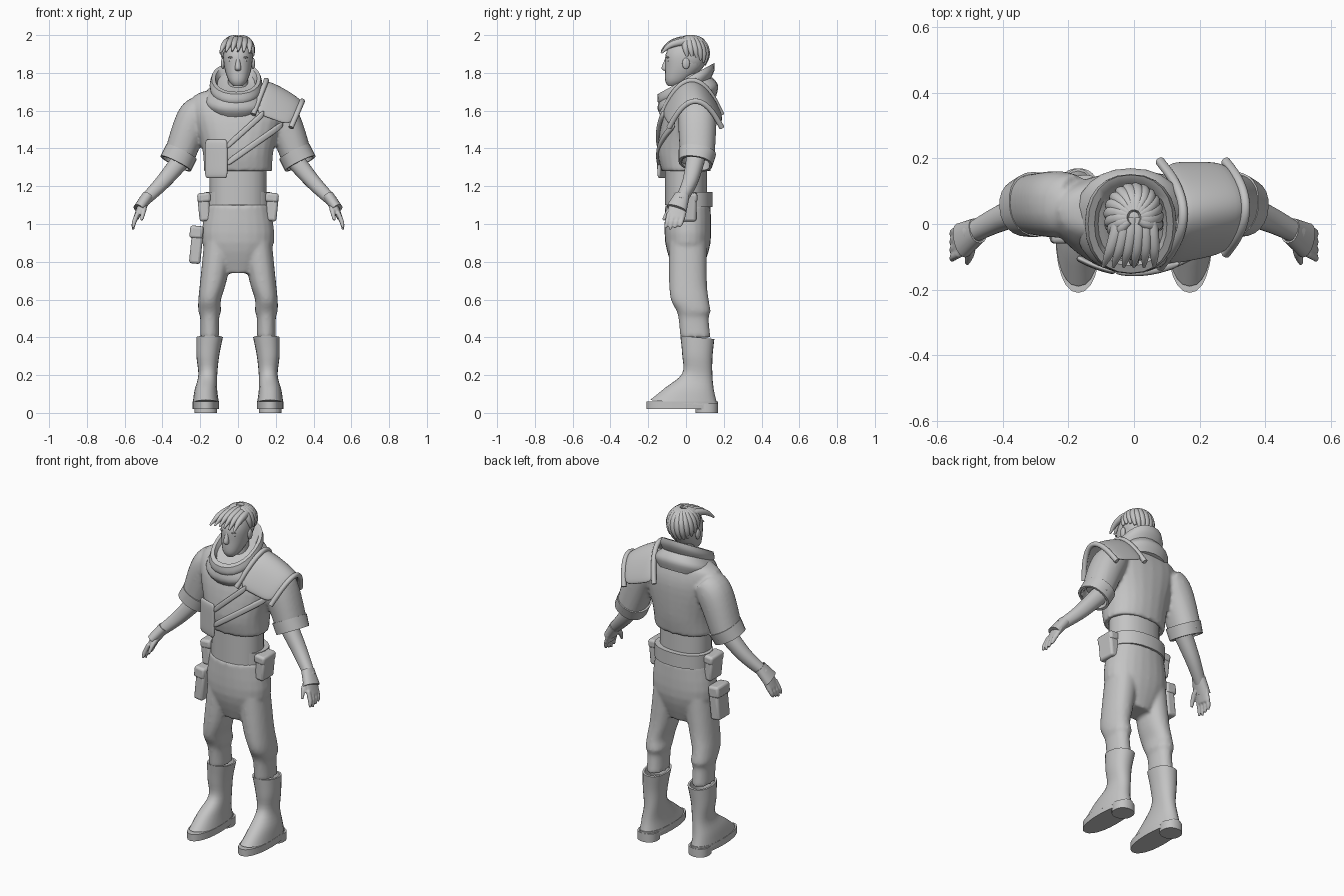
import bpy
import bmesh
from math import sin, cos, pi, radians, copysign
from mathutils import Vector, Matrix

cube = bpy.data.objects.get("Cube")
if cube:
    bpy.data.objects.remove(cube, do_unlink=True)

X, Y, Z = Vector((1, 0, 0)), Vector((0, 1, 0)), Vector((0, 0, 1))
SIDES = 24
STEPS = 4

clay = bpy.data.materials.new("clay_grey")
clay.use_nodes = True
clay.diffuse_color = (.55, .55, .55, 1)
clay.node_tree.nodes["Principled BSDF"].inputs["Base Color"].default_value = clay.diffuse_color


def rounded(value):
    """Slightly squared sine or cosine."""
    return copysign(abs(value) ** .9, value)


def ring(centre, across, along, width, depth, tilt):
    points = []
    for i in range(SIDES):
        angle = 2 * pi * i / SIDES
        offset = across * width * rounded(cos(angle)) + along * depth * rounded(sin(angle))
        points.append(centre + offset + Z * tilt * offset.y)
    return points


def eased(keys):
    """Smooth in-between rings for a few keys of x, y, z, half width and half depth."""
    keys = [Vector((*key, key[-1])[:5]) for key in keys]
    last = len(keys) - 1
    result = []
    for i in range(last):
        start, end = keys[i], keys[i + 1]
        leave = (end - keys[max(i - 1, 0)]) / 2
        arrive = (keys[min(i + 2, last)] - start) / 2
        for step in range(STEPS):
            t = step / STEPS
            straight = start.lerp(end, t)
            bend = (leave - end + start) * (1 - t) - (arrive - end + start) * t
            result.append(straight + bend * t * (1 - t))
    return result + [keys[last]]


def stack(*keys, tilt=0):
    """Level rings, optionally rising to the back."""
    return [ring(Vector(k[:3]), X, Y, k[3], k[4], tilt) for k in eased(keys)]


def tube(*keys):
    """Rings square to the path through their centres."""
    rings = eased(keys)
    path = [Vector(k[:3]) for k in rings]
    whole = path[-1] - path[0]
    guide = X if abs(whole.y) > max(abs(whole.x), abs(whole.z)) else Y
    loops = []
    for i, k in enumerate(rings):
        way = (path[min(i + 1, len(path) - 1)] - path[max(i - 1, 0)]).normalized()
        along = (guide - way * guide.dot(way)).normalized()
        loops.append(ring(path[i], along.cross(way), along, k[3], k[4], 0))
    return loops


def middle(loop):
    return sum(loop, Vector()) / len(loop)


def hollow(loops):
    """Turn the last ring inwards to leave an open end."""
    rim, inside = middle(loops[-1]), middle(loops[-STEPS])
    lip = [rim + (p - rim) * .85 for p in loops[-1]]
    return loops + [lip, [inside + (p - rim) * .9 for p in lip]]


def both(*lofts):
    """The lofts and their mirror images."""
    flipped = [[[Vector((-p.x, p.y, p.z)) for p in loop] for loop in loft] for loft in lofts]
    return list(lofts) + flipped


def finish(name, bm, **modifiers):
    bmesh.ops.recalc_face_normals(bm, faces=bm.faces)
    mesh = bpy.data.meshes.new(name)
    bm.to_mesh(mesh)
    bm.free()
    mesh.materials.append(clay)
    obj = bpy.data.objects.new(name, mesh)
    bpy.context.collection.objects.link(obj)
    bpy.ops.object.select_all(action="DESELECT")
    obj.select_set(True)
    bpy.context.view_layer.objects.active = obj
    bpy.ops.object.shade_smooth_by_angle(angle=radians(50))
    for kind, settings in modifiers.items():
        modifier = obj.modifiers.new(kind.title(), kind)
        for key, value in settings.items():
            setattr(modifier, key, value)


def part(name, *lofts, voxel=0):
    """Skin each loft; a voxel size fuses the lofts into one soft surface."""
    bm = bmesh.new()
    for loops in lofts:
        rows = [[bm.verts.new(p) for p in loop] for loop in loops]
        for low, high in zip(rows, rows[1:]):
            for i in range(SIDES):
                bm.faces.new((low[i - 1], low[i], high[i], high[i - 1]))
        bm.faces.new(rows[0])
        bm.faces.new(rows[-1])
    fuse = dict(REMESH=dict(mode="VOXEL", voxel_size=voxel, use_smooth_shade=True), SMOOTH=dict(iterations=4))
    finish(name, bm, **(fuse if voxel else {}))


def patch(name, rows):
    """A thick sheet of cloth through rows of points."""
    bm = bmesh.new()
    grid = [[bm.verts.new(p) for p in row] for row in rows]
    for low, high in zip(grid, grid[1:]):
        for i in range(1, len(low)):
            bm.faces.new((low[i - 1], low[i], high[i], high[i - 1]))
    finish(name, bm, SOLIDIFY=dict(thickness=.02, offset=0), SUBSURF=dict(levels=2, render_levels=2))


def ball(name, centre, size, mirror=False):
    bm = bmesh.new()
    place = Matrix.Translation(centre) @ Matrix.Diagonal((*size, 1))
    bmesh.ops.create_uvsphere(bm, u_segments=SIDES, v_segments=SIDES // 2, radius=1, matrix=place)
    finish(name, bm, **(dict(MIRROR={}) if mirror else {}))


def box(name, centre, size, lean):
    bm = bmesh.new()
    place = Matrix.Translation(centre) @ Matrix.Rotation(lean, 4, "Y") @ Matrix.Diagonal((*size, 1))
    bmesh.ops.create_cube(bm, size=1, matrix=place)
    finish(name, bm, BEVEL=dict(width=.014, segments=3))


# Boots: soles, heels, and feet running up into open shafts
sole = stack(*[(.17, -.02, z, .07, .19) for z in (.02, .06)])
heel = stack(*[(.17, .11, z, .06, .06) for z in (0, .05)])
part("boot_soles", *both(sole, heel))
boot = stack((.17, -.01, .05, .07, .18), (.17, .02, .12, .06, .13), (.16, .06, .2, .05, .08),
             (.16, .06, .3, .06, .08), (.15, .06, .4, .07, .09), tilt=-.1)
part("boots", *both(hollow(boot)))

# Trousers: hips run into both legs, with bunched knees
hips = stack((0, .01, .74, .1, .07), (0, .01, .9, .19, .12), (0, .01, 1.1, .17, .12))
leg = stack((.15, .05, .4, .05, .08), (.15, .04, .5, .05, .08), (.15, .04, .54, .06, .09),
            (.15, .02, .6, .06, .1), (.13, .01, .7, .07, .1), (.1, .01, .9, .08, .1))
part("trousers", hips, *both(leg), voxel=.01)
part("belt", stack(*[(0, .02, z, .17, .12) for z in (1.09, 1.17)]))
part("waist", stack(*[(0, 0, z, .15, .11) for z in (1.1, 1.4)]))

# Pouches and thigh pack, each with a lid
for name, x, z, height, lean in (("left_pouch", .18, 1.09, .15, .1), ("right_pouch", -.18, 1.09, .15, -.1),
                                 ("thigh_pack", -.22, .89, .2, .1)):
    box(name, (x, 0, z), (.06, .11, height), lean)
    box(name + "_lid", (x, 0, z + height / 3), (.07, .12, height / 3), lean)

# Cropped jacket with rolled short sleeves
jacket = stack((0, .04, 1.72, .1, .08), (0, .04, 1.68, .23, .1), (0, .02, 1.58, .24, .14),
               (0, 0, 1.4, .19, .15), (0, 0, 1.28, .18, .13))
sleeve = tube((.18, .06, 1.62, .07, .09), (.22, .06, 1.58, .09, .1), (.26, .06, 1.5, .09, .1),
              (.32, .06, 1.33, .08, .09))
part("jacket", hollow(jacket), *both(hollow(sleeve)), voxel=.01)
cuff = tube((.3, .06, 1.38, .09, .1), (.33, .05, 1.32, .09))
part("sleeve_cuffs", *both(hollow(cuff)))


# Overlapping front flap and chest straps
def chest(x, z):
    return Vector((x, -.15 + 1.6 * x * x, z))


patch("front_flap", [[chest(-.055 - .02 * i, 1.24 + .07 * row) for i in range(7)] for row in range(4)])
for name, base, reach, slope in (("upper_strap", 1.41, .2, .9), ("lower_strap", 1.32, .3, .7)):
    patch(name, [[chest(reach * i / 5 - .06, base + reach * slope * i / 5 + edge) for i in range(6)]
                 for edge in (-.02, 0, .02)])

# Shoulder cape: two arches front to back over the left arm, with rolled edges
arch = [i / 3 for i in range(-3, 4)]
inner = [Vector((.15 - .07 * t * t, .03 + .16 * t, 1.76 - .18 * t * t)) for t in arch]
outer = [Vector((.34 - .06 * t * t, .05 + .14 * t, 1.65 - .14 * t * t)) for t in arch]
patch("shoulder_cape", [inner, [p.lerp(q, .5) + Z * .01 for p, q in zip(inner, outer)], outer])
for name, edge in (("cape_roll", inner), ("cape_hem", outer)):
    part(name, tube(*[(*p, .014) for p in edge]))

# Cowl: a loose lower fold and a tall collar, high at the back
fold = stack((-.01, .02, 1.62, .15, .14), (-.01, .01, 1.67, .17, .16), (-.01, 0, 1.72, .13, .14), tilt=.4)
collar = stack((-.01, 0, 1.68, .12), (-.01, 0, 1.73, .14, .15), (-.01, 0, 1.77, .13, .15), tilt=.55)
part("cowl", hollow(fold), hollow(collar))

# Forearms, hands and gloves
part("forearms", *both(tube((.3, .05, 1.34, .05), (.4, .02, 1.22, .04), (.5, -.03, 1.12, .03))))
palm = tube((.48, -.02, 1.14, .03), (.51, -.04, 1.1, .02, .05), (.54, -.05, 1.03, .015, .045))
digits = [tube((.5, -.05, 1.1, .02), (.5, -.09, 1.07, .014), (.51, -.12, 1.02, .008))]
for i in range(4):
    y = .025 * i - .09
    tip = .97 + .008 * abs(i - 1)
    digits.append(tube((.53, y, 1.06, .012), (.55, y - .01, 1.01, .012), (.556, y - .02, tip, .007)))
part("hands", *both(palm, *digits), voxel=.005)
part("gloves", *both(hollow(tube((.525, -.05, 1.08, .03, .055), (.477, -.02, 1.15, .03, .04)))))

# Head and neck
part("neck", stack((0, .03, 1.6, .06), (0, .01, 1.8, .05)))
part("head", stack((0, -.07, 1.73, .025), (0, -.05, 1.76, .05, .06), (0, -.01, 1.83, .073, .1),
                   (0, 0, 1.9, .077, .107), (0, .01, 1.96, .06, .08), (0, .01, 1.98, .03)))
part("nose", stack((0, -.1, 1.81, .01), (0, -.11, 1.825, .016, .02), (0, -.1, 1.88, .008)))
ball("upper_lip", (0, -.094, 1.79), (.024, .01, .006))
ball("lower_lip", (0, -.09, 1.78), (.02, .01, .007))
ball("eyes", (.032, -.093, 1.863), (.015, .008, .007), mirror=True)
ball("brows", (.034, -.096, 1.882), (.02, .009, .005), mirror=True)
ball("ears", (.08, 0, 1.85), (.01, .02, .03), mirror=True)

# Swept hair: a cap, locks round the sides and back, and a fringe
crown, spread = Vector((0, .02, 1.89)), Vector((.08, .09, .1))
ball("hair_cap", crown, spread)
locks = []
for k in range(15):
    around = radians(17 * k - 28)
    keys = []
    for t in (0, .25, .5, .75, 1):
        down = .2 + t * (1.4 + .5 * max(0, sin(around)))
        turn = around + t / 3
        way = Vector((cos(turn) * sin(down), sin(turn) * sin(down), cos(down)))
        keys.append((*(crown + spread * way), .006 + .015 * sin(pi * (t + .2) / 1.2)))
    locks.append(tube(*keys))
for k in range(6):
    side = .026 * k - .062
    lift = .015 * cos(18 * side)
    locks.append(tube(*[(side * (.7 + t / 2) - .02 * t * t, .02 - .15 * t, 1.96 - .06 * t ** 3 + lift,
                         .005 + .015 * (1 - t ** 3)) for t in (0, .3, .6, .8, 1)]))
part("hair_locks", *locks)
